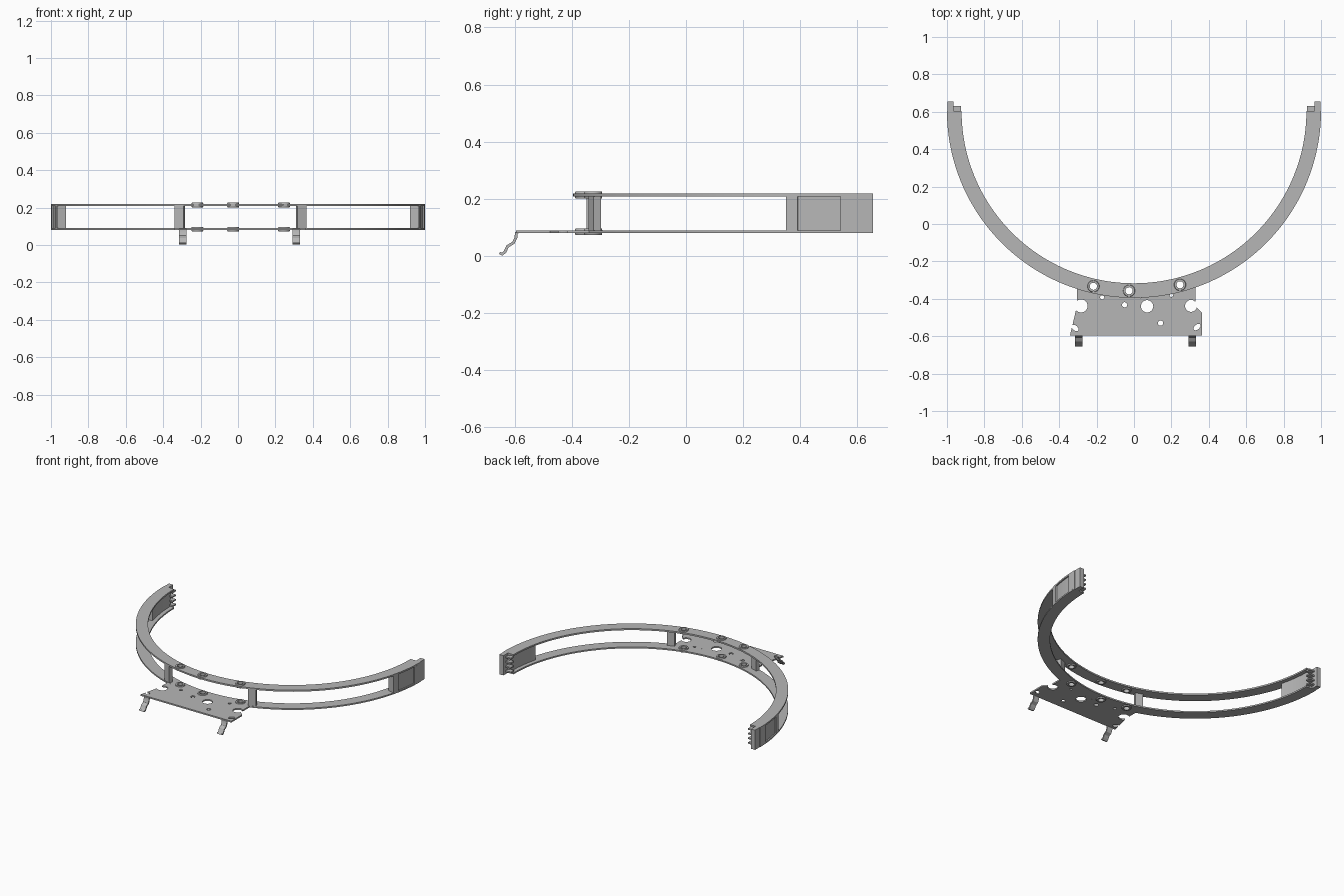
import bpy, bmesh
from math import sin, cos, radians, atan2, hypot
from mathutils import Matrix, Vector

if "Cube" in bpy.data.objects:
    bpy.data.objects.remove(bpy.data.objects["Cube"])

grey = bpy.data.materials.new("plain_grey")
grey.use_nodes = True
colour = (0.47, 0.47, 0.47, 1)
grey.diffuse_color = colour
grey.node_tree.nodes["Principled BSDF"].inputs["Base Color"].default_value = colour

CY = 0.605                      # centre of the arc
LOW, HIGH = (0.08, 0.09), (0.208, 0.219)   # heights of the two rails


def polar(r, deg):
    return (r * cos(radians(deg)), CY + r * sin(radians(deg)))


def finish(name, bm, smooth=False):
    bmesh.ops.recalc_face_normals(bm, faces=bm.faces)
    me = bpy.data.meshes.new(name)
    bm.to_mesh(me)
    bm.free()
    ob = bpy.data.objects.new(name, me)
    bpy.context.collection.objects.link(ob)
    me.materials.append(grey)
    if smooth:
        bpy.ops.object.select_all(action='DESELECT')
        ob.select_set(True)
        bpy.context.view_layer.objects.active = ob
        bpy.ops.object.shade_smooth_by_angle(angle=radians(30))
    return ob


def prism(name, outline, z0, z1, smooth=False):
    bm = bmesh.new()
    face = bm.faces.new([bm.verts.new((x, y, z0)) for x, y in outline])
    top = bmesh.ops.extrude_face_region(bm, geom=[face])["geom"]
    bmesh.ops.translate(bm, vec=(0, 0, z1 - z0),
                        verts=[v for v in top if isinstance(v, bmesh.types.BMVert)])
    return finish(name, bm, smooth)


def arc_band(name, r0, r1, a0, a1, z0, z1, n):
    angles = [a0 + (a1 - a0) * i / n for i in range(n + 1)]
    outline = [polar(r1, a) for a in angles] + [polar(r0, a) for a in reversed(angles)]
    return prism(name, outline, z0, z1, True)


def box(name, lo, hi):
    return prism(name, [(lo[0], lo[1]), (hi[0], lo[1]), (hi[0], hi[1]), (lo[0], hi[1])],
                 lo[2], hi[2])


def cut(ob, holes):
    """Cut upright round or slotted holes: x, y, radius, length ratio, turn."""
    bm = bmesh.new()
    for x, y, r, ratio, turn in holes:
        m = (Matrix.Translation((x, y, 0.15)) @ Matrix.Rotation(radians(turn), 4, 'Z')
             @ Matrix.Diagonal((ratio, 1, 1, 1)))
        bmesh.ops.create_cone(bm, cap_ends=True, segments=24, radius1=r, radius2=r,
                              depth=0.4, matrix=m)
    cutter = finish("hole_cutter", bm)
    cutter.hide_render = True
    mod = ob.modifiers.new("holes", 'BOOLEAN')
    mod.operation, mod.solver, mod.object = 'DIFFERENCE', 'EXACT', cutter
    bpy.context.view_layer.update()
    deps = bpy.context.evaluated_depsgraph_get()
    baked = bpy.data.meshes.new_from_object(ob.evaluated_get(deps))
    ob.modifiers.clear()
    ob.data = baked
    bpy.data.objects.remove(cutter)


# Two half-round rails with holes for the grommets
grommets = [(-0.217, -0.333), (-0.026, -0.357), (0.246, -0.325)]
for label, (z0, z1) in (("lower", LOW), ("upper", HIGH)):
    rail = arc_band(label + "_rail", 0.922, 1.0, -180, 0, z0, z1, 96)
    cut(rail, [(x, y, 0.021, 1, 0) for x, y in grommets])

    # Grommets: a spun flanged sleeve in each hole
    for i, (x, y) in enumerate(grommets):
        lip = 0.007
        section = [(0.019, z0 - lip), (0.03, z0 - lip), (0.032, z0), (0.022, z0),
                   (0.022, z1), (0.032, z1), (0.03, z1 + lip), (0.019, z1 + lip)]
        bm = bmesh.new()
        vs = [bm.verts.new((x + r, y, z)) for r, z in section]
        es = [bm.edges.new((vs[k], vs[(k + 1) % len(vs)])) for k in range(len(vs))]
        bmesh.ops.spin(bm, geom=vs + es, cent=(x, y, 0), axis=(0, 0, 1),
                       angle=radians(360), steps=24, use_merge=True)
        bmesh.ops.remove_doubles(bm, verts=bm.verts, dist=1e-5)
        finish(f"{label}_grommet_{i + 1}", bm, True)

# Posts between the rails, turned to follow the arc
for side, x in (("right", -0.312), ("left", 0.337)):
    y = CY - (0.984 ** 2 - x * x) ** 0.5
    out = Vector((x, y - CY)).normalized()
    along = Vector((-out.y, out.x))
    mid = Vector((x, y))
    corners = [mid + out * 0.0135 * a + along * 0.025 * b
               for a, b in ((-1, -1), (1, -1), (1, 1), (-1, 1))]
    prism(side + "_post", [tuple(c) for c in corners], LOW[1], HIGH[0])

# End blocks: wall with a recessed panel, end tab and comb fingers
for side, s in (("left", 1), ("right", -1)):
    for part, r, a0, a1 in (("wall_edge", 1.0, -14.8, -12.4),
                            ("wall_panel", 0.991, -12.4, -3.7),
                            ("wall_end", 1.0, -3.7, 0)):
        if s < 0:
            a0, a1 = -180 - a1, -180 - a0
        arc_band(f"{side}_{part}", 0.95, r, a0, a1, LOW[1], HIGH[0], 8)

    def side_box(name, x0, x1, y0, y1, z0, z1):
        xs = sorted((s * x0, s * x1))
        box(f"{side}_{name}", (xs[0], y0, z0), (xs[1], y1, z1))

    side_box("end_tab", 0.965, 0.997, 0.6, 0.655, LOW[0], HIGH[1])
    for i in range(4):
        z = 0.1 + 0.0327 * i
        side_box(f"finger_{i + 1}", 0.925, 0.966, 0.595, 0.63, z - 0.005, z + 0.005)

# Mounting plate hugging the outside of the lower rail
a0, a1 = (atan2(-(1 - x * x) ** 0.5, x) for x in (-0.305, 0.328))
hug = [(cos(a), CY + sin(a)) for a in (a1 + (a0 - a1) * i / 24 for i in range(25))]
outline = [(-0.342, -0.595), (0.364, -0.595), (0.364, -0.476), (0.328, -0.438)]
plate = prism("mounting_plate", outline + hug + [(-0.305, -0.438)], *LOW)
cut(plate, [(-0.283, -0.438, 0.035, 1, 0), (0.07, -0.44, 0.033, 1, 0),
            (0.305, -0.438, 0.032, 1, 0), (-0.05, -0.432, 0.014, 1, 0),
            (0.142, -0.53, 0.014, 1, 0), (-0.17, -0.392, 0.011, 1, 0),
            (0.2, -0.381, 0.009, 1, 0), (-0.315, -0.556, 0.013, 1.7, -40),
            (0.337, -0.551, 0.013, 1.7, 40)])

# Bent spring feet hanging from the plate's front edge
path = [(-0.585, 0.085), (-0.594, 0.081), (-0.595, 0.065), (-0.604, 0.046),
        (-0.624, 0.034), (-0.634, 0.014), (-0.643, 0.006), (-0.652, 0.011)]
for side, x in (("right", -0.295), ("left", 0.312)):
    bm = bmesh.new()
    rows = []
    for i, (y, z) in enumerate(path):
        p, q = path[max(i - 1, 0)], path[min(i + 1, len(path) - 1)]
        d = hypot(q[0] - p[0], q[1] - p[1])
        ny, nz = -(q[1] - p[1]) / d * 0.005, (q[0] - p[0]) / d * 0.005
        rows.append([bm.verts.new((x + w, y + k * ny, z + k * nz))
                     for w, k in ((-0.02, 1), (0.02, 1), (0.02, -1), (-0.02, -1))])
    for a, b in zip(rows, rows[1:]):
        for k in range(4):
            bm.faces.new((a[k], a[(k + 1) % 4], b[(k + 1) % 4], b[k]))
    bm.faces.new(rows[0])
    bm.faces.new(rows[-1])
    finish(side + "_foot", bm, True)
